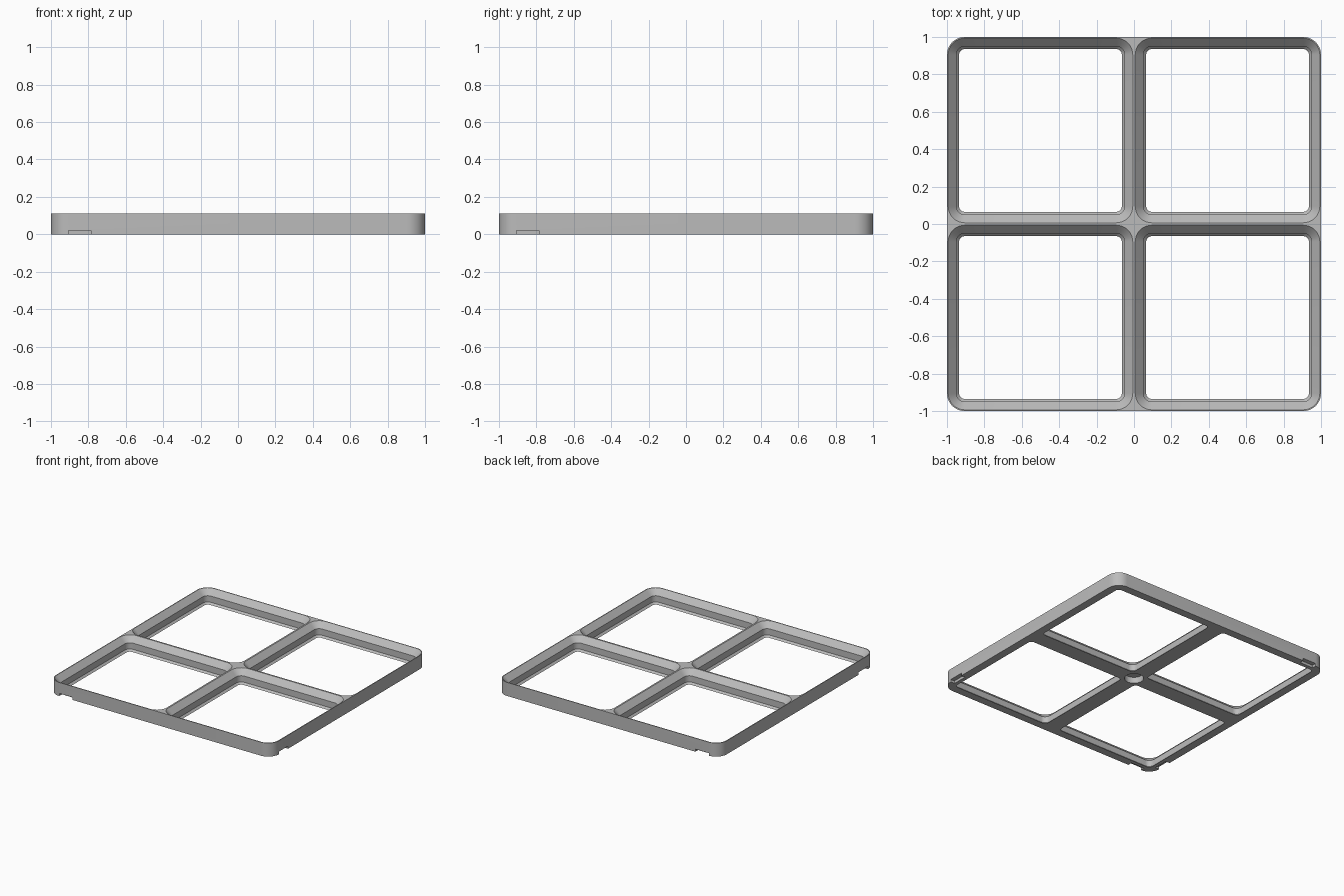
import bpy, bmesh, math

if "Cube" in bpy.data.objects:
    bpy.data.objects.remove(bpy.data.objects["Cube"])

HEIGHT = 0.11
SEGMENTS = 10


def rounded_square(half, radius, cx=0, cy=0):
    """Outline points of a square with rounded corners."""
    pts = []
    for q, (sx, sy) in enumerate([(1, 1), (-1, 1), (-1, -1), (1, -1)]):
        for i in range(SEGMENTS + 1):
            a = math.pi / 2 * (q + i / SEGMENTS)
            pts.append((cx + sx * (half - radius) + radius * math.cos(a),
                        cy + sy * (half - radius) + radius * math.sin(a)))
    return pts


def finish(name, bm):
    bmesh.ops.recalc_face_normals(bm, faces=bm.faces)
    mesh = bpy.data.meshes.new(name)
    bm.to_mesh(mesh)
    bm.free()
    obj = bpy.data.objects.new(name, mesh)
    bpy.context.collection.objects.link(obj)
    return obj


def loft(name, levels, cx=0, cy=0):
    """Closed solid through (z, half size, corner radius) levels."""
    bm = bmesh.new()
    rings = [[bm.verts.new((x, y, z)) for x, y in rounded_square(h, r, cx, cy)]
             for z, h, r in levels]
    n = len(rings[0])
    for a, b in zip(rings, rings[1:]):
        for i in range(n):
            j = (i + 1) % n
            bm.faces.new((a[i], a[j], b[j], b[i]))
    bm.faces.new(rings[0])
    bm.faces.new(rings[-1])
    return finish(name, bm)


def box(name, x0, x1, y0, y1, z0, z1):
    bm = bmesh.new()
    bmesh.ops.create_cube(bm, size=1)
    for v in bm.verts:
        v.co = ((x0, x1)[v.co.x > 0], (y0, y1)[v.co.y > 0], (z0, z1)[v.co.z > 0])
    return finish(name, bm)


# Outer slab with rounded corners
plate = loft("grid_plate", [(0, 1, 0.095), (HEIGHT, 1, 0.095)])

# Four stepped openings: small chamfer, upright wall, wide chamfer
cutters = []
steps = [(-0.02, 0.435, 0.03), (0, 0.435, 0.03), (0.015, 0.45, 0.045),
         (0.0655, 0.45, 0.045), (HEIGHT, 0.4935, 0.0885), (0.13, 0.4935, 0.0885)]
for sx in (-1, 1):
    for sy in (-1, 1):
        cutters.append(loft("opening_cutter", steps, sx * 0.5, sy * 0.5))

# Shallow notches in the underside of each outer wall
depth = 0.035
for s in (-1, 1):
    lo, hi = sorted((s * (1 - depth), s * 1.05))
    cutters.append(box("notch_cutter", -0.905, -0.785, lo, hi, -0.02, 0.021))
    cutters.append(box("notch_cutter", lo, hi, -0.905, -0.785, -0.02, 0.021))

# Round blind pocket under the centre
cutters.append(loft("pocket_cutter", [(-0.02, 0.07, 0.0699), (0.05, 0.07, 0.0699)]))

for cutter in cutters:
    cutter.hide_render = True
    mod = plate.modifiers.new("cut", 'BOOLEAN')
    mod.operation = 'DIFFERENCE'
    mod.solver = 'EXACT'
    mod.object = cutter

# Apply the cuts and remove the helpers
bpy.context.view_layer.objects.active = plate
plate.select_set(True)
for mod in list(plate.modifiers):
    bpy.ops.object.modifier_apply(modifier=mod.name)
for cutter in cutters:
    bpy.data.objects.remove(cutter)

# One grey colour, smooth corners with sharp edges
grey = bpy.data.materials.new("grey")
grey.diffuse_color = (0.5, 0.5, 0.5, 1)
grey.use_nodes = True
grey.node_tree.nodes["Principled BSDF"].inputs["Base Color"].default_value = grey.diffuse_color
plate.data.materials.clear()
plate.data.materials.append(grey)
bpy.ops.object.shade_smooth_by_angle(angle=math.radians(30))
